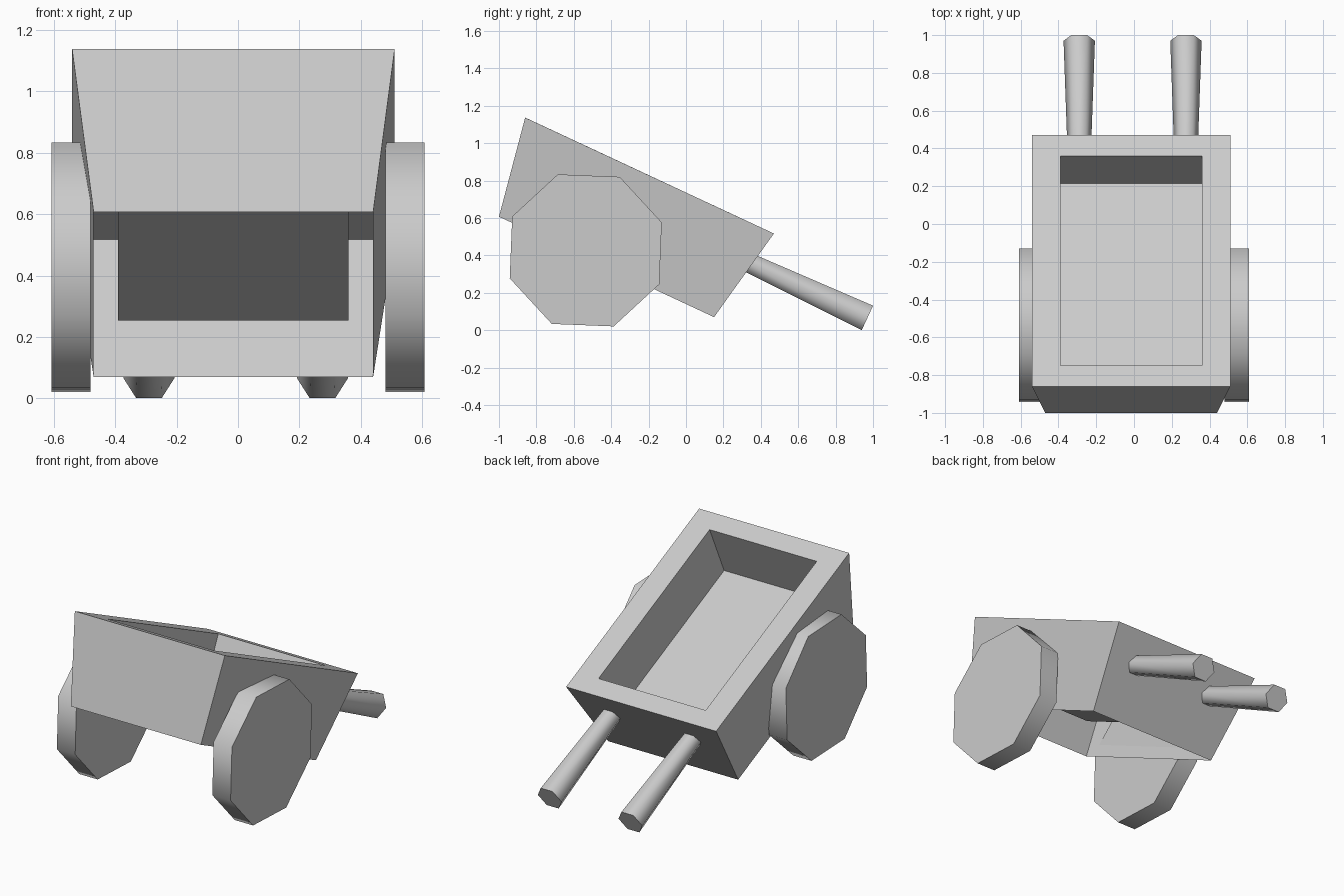
import bpy, math
from mathutils import Vector

if "Cube" in bpy.data.objects:
    bpy.data.objects.remove(bpy.data.objects["Cube"])


def make_object(name, verts, faces, smooth=False):
    mesh = bpy.data.meshes.new(name)
    mesh.from_pydata(verts, [], faces)
    mesh.update()
    obj = bpy.data.objects.new(name, mesh)
    bpy.context.collection.objects.link(obj)
    if smooth:
        bpy.ops.object.select_all(action='DESELECT')
        obj.select_set(True)
        bpy.context.view_layer.objects.active = obj
        bpy.ops.object.shade_smooth_by_angle(angle=math.radians(65))
    return obj


def bridge(rings):
    """Quads between consecutive rings of equal size."""
    n = len(rings[0])
    return [(r * n + i, r * n + (i + 1) % n, (r + 1) * n + (i + 1) % n, (r + 1) * n + i)
            for r in range(len(rings) - 1) for i in range(n)]


def prism(name, start, end, r0, r1, sides, u, phase=0):
    """Capped tapered prism from start to end; u is the zero-angle direction."""
    start, end, u = Vector(start), Vector(end), Vector(u)
    v = (end - start).normalized().cross(u)
    rings = []
    for c, r in ((start, r0), (end, r1)):
        angles = [phase + 2 * math.pi * i / sides for i in range(sides)]
        rings.append([c + r * (math.cos(a) * u + math.sin(a) * v) for a in angles])
    faces = bridge(rings)
    faces += [tuple(reversed(range(sides))), tuple(range(sides, 2 * sides))]
    return make_object(name, rings[0] + rings[1], faces, smooth=True)


def ring(x0, x1, front, back):
    return [(x0, *front), (x1, *front), (x1, *back), (x0, *back)]


# Tilted tub: open underside, flared walls, rim, sunken tray
rings = [
    ring(-0.47, 0.44, (-1.0, 0.607), (0.15, 0.07)),
    ring(-0.54, 0.51, (-0.86, 1.137), (0.47, 0.517)),
    ring(-0.39, 0.36, (-0.75, 1.086), (0.36, 0.568)),
    ring(-0.39, 0.36, (-0.895, 0.772), (0.215, 0.254)),
]
make_object("cart_tub", [p for r in rings for p in r], bridge(rings) + [(12, 13, 14, 15)])

# Octagonal wheels
for side, x0, x1 in (("left", -0.608, -0.48), ("right", 0.48, 0.608)):
    prism(side + "_wheel", (x0, -0.536, 0.427), (x1, -0.536, 0.427),
          0.433, 0.433, 8, (0, 1, 0), math.radians(20.2))

# Tapered hexagonal handles
for side, x in (("left", -0.29), ("right", 0.275)):
    prism(side + "_handle", (x, 0.325, 0.366), (x, 0.97, 0.066),
          0.06, 0.083, 6, (1, 0, 0))
